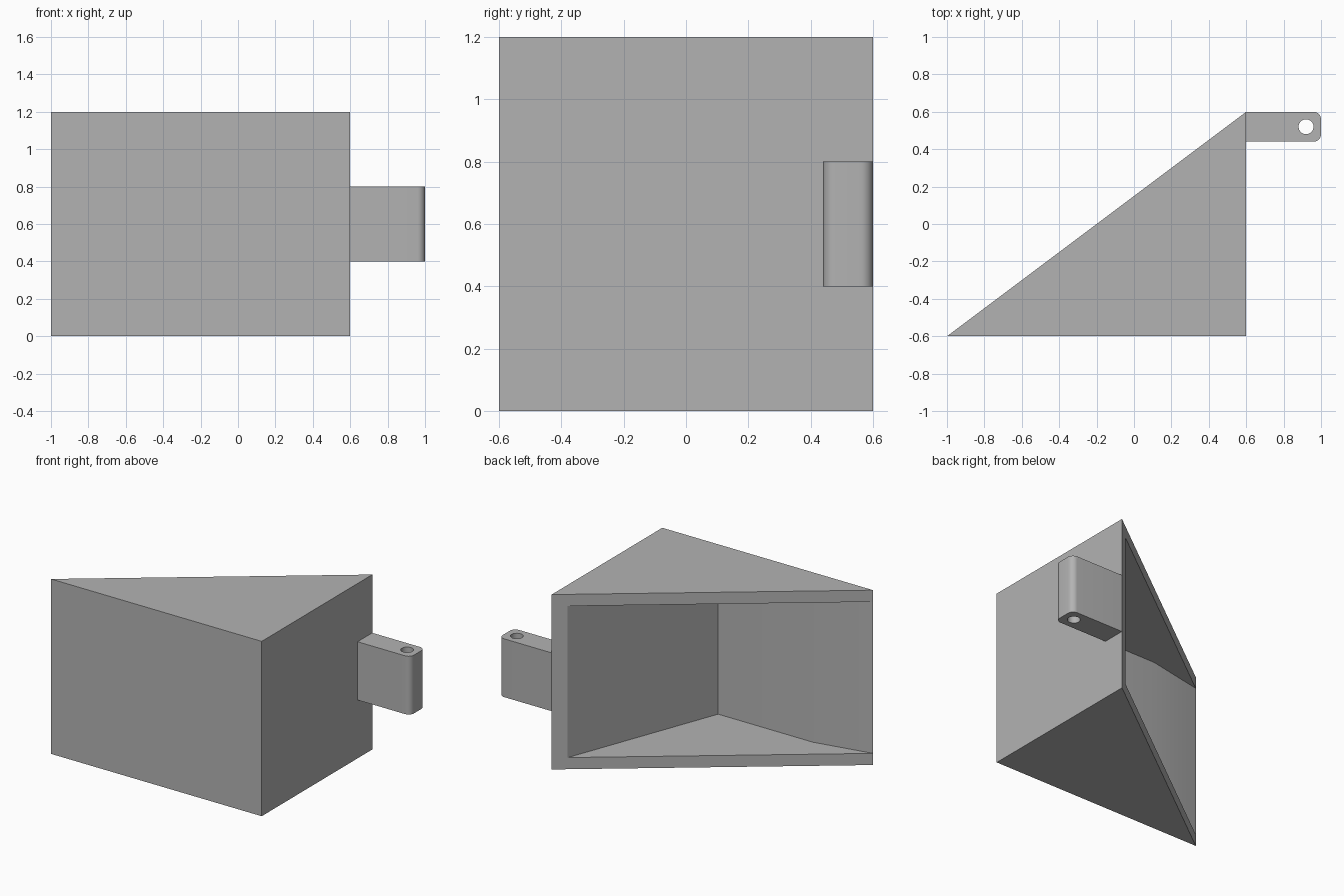
import bpy, bmesh, math

cube = bpy.data.objects.get("Cube")
if cube:
    bpy.data.objects.remove(cube, do_unlink=True)

grey = bpy.data.materials.new("plain_grey")
grey.use_nodes = True
colour = (0.45, 0.45, 0.45, 1)
grey.diffuse_color = colour
grey.node_tree.nodes["Principled BSDF"].inputs["Base Color"].default_value = colour


def activate(obj):
    bpy.ops.object.select_all(action='DESELECT')
    obj.select_set(True)
    bpy.context.view_layer.objects.active = obj


def finish(name, bm):
    bmesh.ops.recalc_face_normals(bm, faces=bm.faces)
    mesh = bpy.data.meshes.new(name)
    bm.to_mesh(mesh)
    bm.free()
    mesh.materials.append(grey)
    obj = bpy.data.objects.new(name, mesh)
    bpy.context.collection.objects.link(obj)
    return obj


def smooth(obj):
    activate(obj)
    bpy.ops.object.shade_smooth_by_angle(angle=math.radians(30))


# Wedge housing: triangular shell, open on its slanted back
HEIGHT, WALL = 1.2, 0.08
tip, corner, back = (-1, -0.6), (0.6, -0.6), (0.6, 0.6)
cavity = [(0.52, 0.54), (0.12, -0.52), (-0.6, -0.52)]

bm = bmesh.new()


def ring(points, z):
    return [bm.verts.new((x, y, z)) for x, y in points]


low = ring([tip, corner, back], 0)
high = ring([tip, corner, back], HEIGHT)
floor = ring(cavity + [tip], WALL)
ceiling = ring(cavity + [tip], HEIGHT - WALL)

bm.faces.new(low)
bm.faces.new(high)
bm.faces.new(floor)
bm.faces.new(ceiling)
bm.faces.new((low[1], low[2], high[2], high[1]))
bm.faces.new((low[0], low[1], high[1], high[0], ceiling[3], floor[3]))
for i in range(3):
    bm.faces.new((floor[i], floor[i + 1], ceiling[i + 1], ceiling[i]))
# Rim around the opening
bm.faces.new((low[0], low[2], high[2], high[0],
              ceiling[3], ceiling[0], floor[0], floor[3]))
smooth(finish("wedge_housing", bm))

# Mounting lug: rounded outer corners and a vertical pin hole
RADIUS, STEPS = 0.04, 8
profile = [(0.6, 0.6), (0.6, 0.44)]
for cy, start in ((0.44 + RADIUS, -90), (0.6 - RADIUS, 0)):
    for i in range(STEPS + 1):
        a = math.radians(start + 90 * i / STEPS)
        profile.append((1 - RADIUS + RADIUS * math.cos(a), cy + RADIUS * math.sin(a)))
bm = bmesh.new()
base = bm.faces.new(ring(profile, 0.4))
top = bmesh.ops.extrude_face_region(bm, geom=[base], use_keep_orig=True)
bmesh.ops.translate(bm, vec=(0, 0, 0.4),
                    verts=[v for v in top["geom"] if isinstance(v, bmesh.types.BMVert)])
lug = finish("mounting_lug", bm)

bm = bmesh.new()
bmesh.ops.create_cone(bm, cap_ends=True, segments=32, radius1=0.04, radius2=0.04, depth=0.6)
pin = finish("pin_hole_cutter", bm)
pin.location = (0.92, 0.52, 0.6)
pin.hide_render = True
cut = lug.modifiers.new("pin_hole", 'BOOLEAN')
cut.operation = 'DIFFERENCE'
cut.solver = 'EXACT'
cut.object = pin
activate(lug)
bpy.ops.object.modifier_apply(modifier=cut.name)
bpy.data.objects.remove(pin, do_unlink=True)
smooth(lug)
